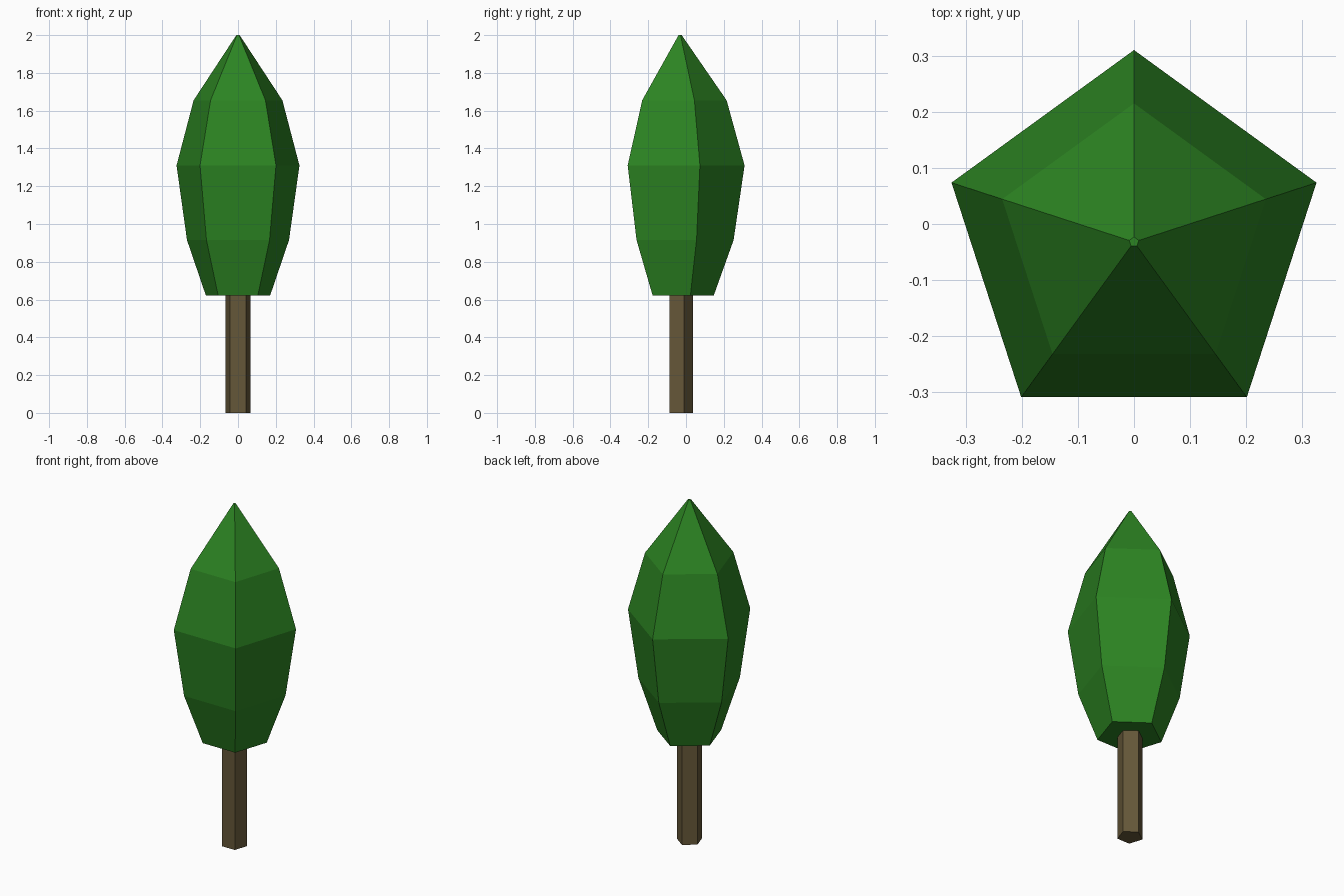
import bpy
import bmesh
from math import cos, sin, pi

if "Cube" in bpy.data.objects:
    bpy.data.objects.remove(bpy.data.objects["Cube"])

SIDES = 5
CENTRE_Y = -0.032


def material(name, colour):
    mat = bpy.data.materials.new(name)
    mat.diffuse_color = (*colour, 1.0)
    mat.use_nodes = True
    mat.node_tree.nodes["Principled BSDF"].inputs["Base Color"].default_value = mat.diffuse_color
    return mat


def lathe(name, profile, mat):
    """Flat-faced pentagonal solid from (radius, height) pairs, one corner at +y."""
    bm = bmesh.new()
    rings = []
    for r, z in profile:
        angles = [pi / 2 + 2 * pi * i / SIDES for i in range(SIDES)]
        rings.append([bm.verts.new((r * cos(a), CENTRE_Y + r * sin(a), z)) for a in angles])
    for low, high in zip(rings, rings[1:]):
        for i in range(SIDES):
            j = (i + 1) % SIDES
            bm.faces.new((low[i], low[j], high[j], high[i]))
    bm.faces.new(rings[0][::-1])
    bm.faces.new(rings[-1])
    mesh = bpy.data.meshes.new(name)
    bm.to_mesh(mesh)
    bm.free()
    mesh.materials.append(mat)
    obj = bpy.data.objects.new(name, mesh)
    bpy.context.collection.objects.link(obj)
    return obj


# Trunk
lathe("trunk", [(0.07, 0.0), (0.07, 0.625)], material("bark", (0.13, 0.095, 0.04)))

# Crown, tapering to a tiny blunt tip
lathe("crown",
      [(0.179, 0.622), (0.284, 0.915), (0.342, 1.31), (0.247, 1.655), (0.009, 2.0)],
      material("leaves", (0.025, 0.23, 0.016)))
